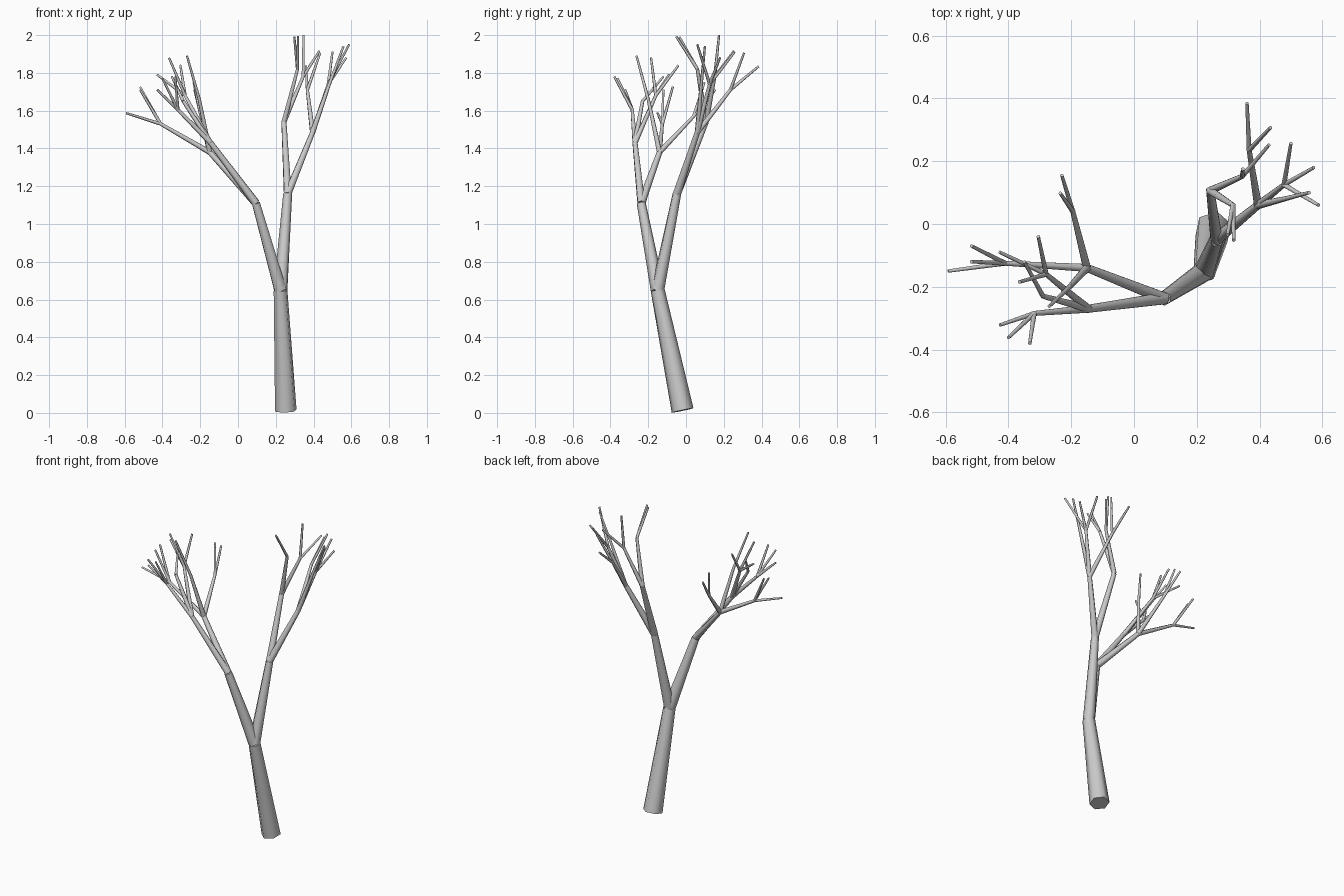
import bpy, math
from mathutils import Vector

# Branch radii (start, end) by depth from the trunk
RADII = [(0.060, 0.038), (0.037, 0.024), (0.022, 0.0145), (0.0145, 0.009), (0.009, 0.006)]
NAMES = ["trunk", "main_limb", "limb", "branch", "twig"]

# Nested tree: (end point, children)
A1 = ((-.15, -.14, 1.38), [
    ((-.41, -.125, 1.53), [((-.592, -.15, 1.587), []), ((-.518, -.07, 1.725), []), ((-.518, -.12, 1.71), [])]),
    ((-.195, .04, 1.57), [((-.23, .155, 1.71), []), ((-.235, .098, 1.75), [])]),
    ((-.205, -.2, 1.66), [((-.27, -.262, 1.89), [])]),
])
A2 = ((-.145, -.27, 1.43), [
    ((-.28, -.16, 1.68), [((-.305, -.04, 1.84), []), ((-.365, -.185, 1.88), []), ((-.428, -.09, 1.79), [])]),
    ((-.29, -.23, 1.65), [((-.35, -.12, 1.78), [])]),
    ((-.318, -.285, 1.605), [((-.427, -.322, 1.71), []), ((-.4, -.362, 1.77), []), ((-.332, -.38, 1.78), [])]),
])
B1 = ((.243, .106, 1.54), [
    ((.315, .06, 1.82), [((.318, -.052, 1.993), []), ((.298, -.035, 1.99), [])]),
    ((.345, .152, 1.78), [((.347, .175, 2.0), []), ((.43, .252, 1.915), [])]),
])
B2 = ((.395, .06, 1.485), [
    ((.367, .235, 1.71), [((.36, .385, 1.835), []), ((.435, .307, 1.905), [])]),
    ((.478, .125, 1.74), [((.588, .06, 1.95), []), ((.573, .18, 1.88), []), ((.5, .257, 1.91), [])]),
    ((.48, .08, 1.73), [((.558, .1, 1.94), [])]),
])
TREE = ((.225, -.15, .65), [
    ((.095, -.237, 1.11), [A1, A2]),
    ((.263, -.048, 1.16), [B1, B2]),
])


def tube(name, a, b, r1, r2):
    """Tapered hexagonal branch from a to b."""
    axis = b - a
    bpy.ops.mesh.primitive_cone_add(vertices=6, radius1=r1, radius2=r2, depth=axis.length,
                                    location=(a + b) / 2)
    ob = bpy.context.object
    ob.name = name
    ob.rotation_euler = axis.to_track_quat('Z', 'Y').to_euler()
    bpy.ops.object.shade_smooth_by_angle(angle=math.radians(65))


def grow(start, node, depth):
    end, kids = Vector(node[0]), node[1]
    tube(NAMES[depth], start, end, *RADII[depth])
    for kid in kids:
        grow(end, kid, depth + 1)


grow(Vector((.253, -.018, .013)), TREE, 0)
